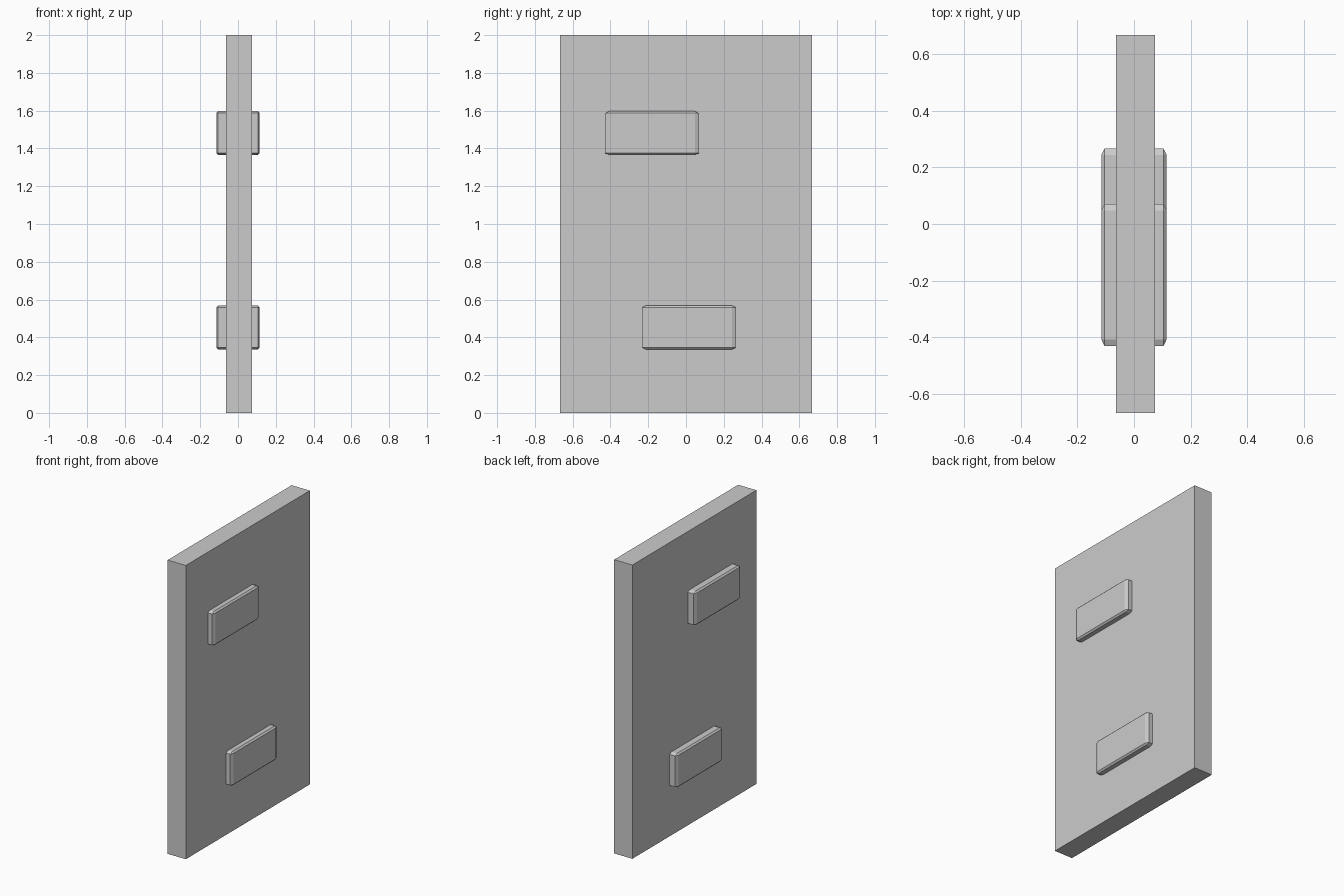
import bpy, bmesh

if "Cube" in bpy.data.objects:
    bpy.data.objects.remove(bpy.data.objects["Cube"])


def block(name, lo, hi, bevel=0.0):
    """Unit cube, chamfered before stretching so the chamfer follows its proportions."""
    bm = bmesh.new()
    bmesh.ops.create_cube(bm, size=1.0)
    if bevel:
        bmesh.ops.bevel(bm, geom=bm.edges[:], offset=bevel, segments=1,
                        profile=0.5, affect='EDGES')
    for v in bm.verts:
        v.co = [(a + b) / 2 + c * (b - a) for a, b, c in zip(lo, hi, v.co)]
    mesh = bpy.data.meshes.new(name)
    bm.to_mesh(mesh)
    bm.free()
    obj = bpy.data.objects.new(name, mesh)
    bpy.context.collection.objects.link(obj)
    return obj


# Upright slab
block("panel", (-0.063, -0.667, 0.0), (0.074, 0.667, 2.0))

# Chamfered bars passing through the slab, proud on both faces
for name, y, z in (("upper_bar", -0.18, 1.481), ("lower_bar", 0.016, 0.452)):
    block(name, (-0.115, y - 0.25, z - 0.116), (0.115, y + 0.25, z + 0.116), 0.045)
